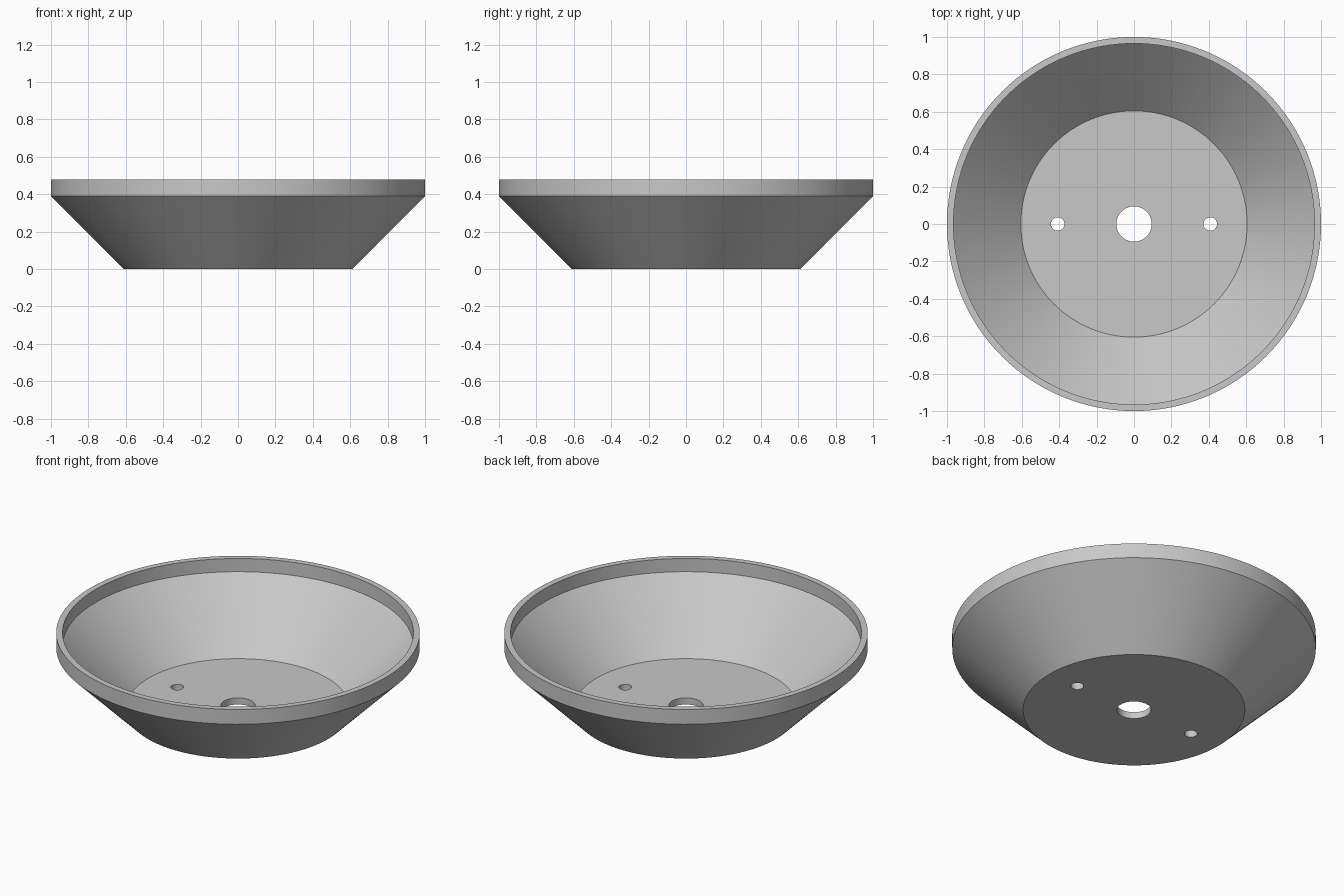
import bpy
import bmesh
import math

SEGMENTS = 128

cube = bpy.data.objects.get("Cube")
if cube:
    bpy.data.objects.remove(cube, do_unlink=True)

# Single plain grey material
grey = bpy.data.materials.new("plain_grey")
grey.use_nodes = True
colour = (0.58, 0.58, 0.58, 1)
grey.diffuse_color = colour
grey.node_tree.nodes["Principled BSDF"].inputs["Base Color"].default_value = colour


def lathe(name, profile):
    """Revolve a closed (radius, height) profile around z."""
    bm = bmesh.new()
    verts = [bm.verts.new((r, 0, z)) for r, z in profile]
    edges = [bm.edges.new((a, b)) for a, b in zip(verts, verts[1:] + verts[:1])]
    bmesh.ops.spin(bm, geom=verts + edges, cent=(0, 0, 0), axis=(0, 0, 1),
                   angle=math.tau, steps=SEGMENTS, use_merge=True)
    bmesh.ops.remove_doubles(bm, verts=bm.verts, dist=1e-5)
    bmesh.ops.recalc_face_normals(bm, faces=bm.faces)
    mesh = bpy.data.meshes.new(name)
    bm.to_mesh(mesh)
    bm.free()
    obj = bpy.data.objects.new(name, mesh)
    bpy.context.collection.objects.link(obj)
    mesh.materials.append(grey)
    return obj


def drill(obj, x, radius):
    """Cut a vertical round hole through the floor."""
    bpy.ops.mesh.primitive_cylinder_add(vertices=48, radius=radius, depth=0.3,
                                        location=(x, 0, 0))
    cutter = bpy.context.object
    cutter.name = "screw_hole_cutter"
    cutter.hide_render = True
    mod = obj.modifiers.new("screw_hole", 'BOOLEAN')
    mod.operation = 'DIFFERENCE'
    mod.solver = 'EXACT'
    mod.object = cutter
    bpy.context.view_layer.objects.active = obj
    bpy.ops.object.modifier_apply(modifier=mod.name)
    bpy.data.objects.remove(cutter, do_unlink=True)


# Conical dish with upright rim and central bore
dish = lathe("dish", [
    (0.094, 0), (0.61, 0), (1, 0.39), (1, 0.48),
    (0.965, 0.48), (0.965, 0.4), (0.605, 0.04), (0.094, 0.04),
])

# Pair of screw holes
for side in (-1, 1):
    drill(dish, side * 0.408, 0.036)

# Smooth round walls with crisp edges
bpy.ops.object.select_all(action='DESELECT')
dish.select_set(True)
bpy.context.view_layer.objects.active = dish
bpy.ops.object.shade_smooth_by_angle(angle=math.radians(30))
